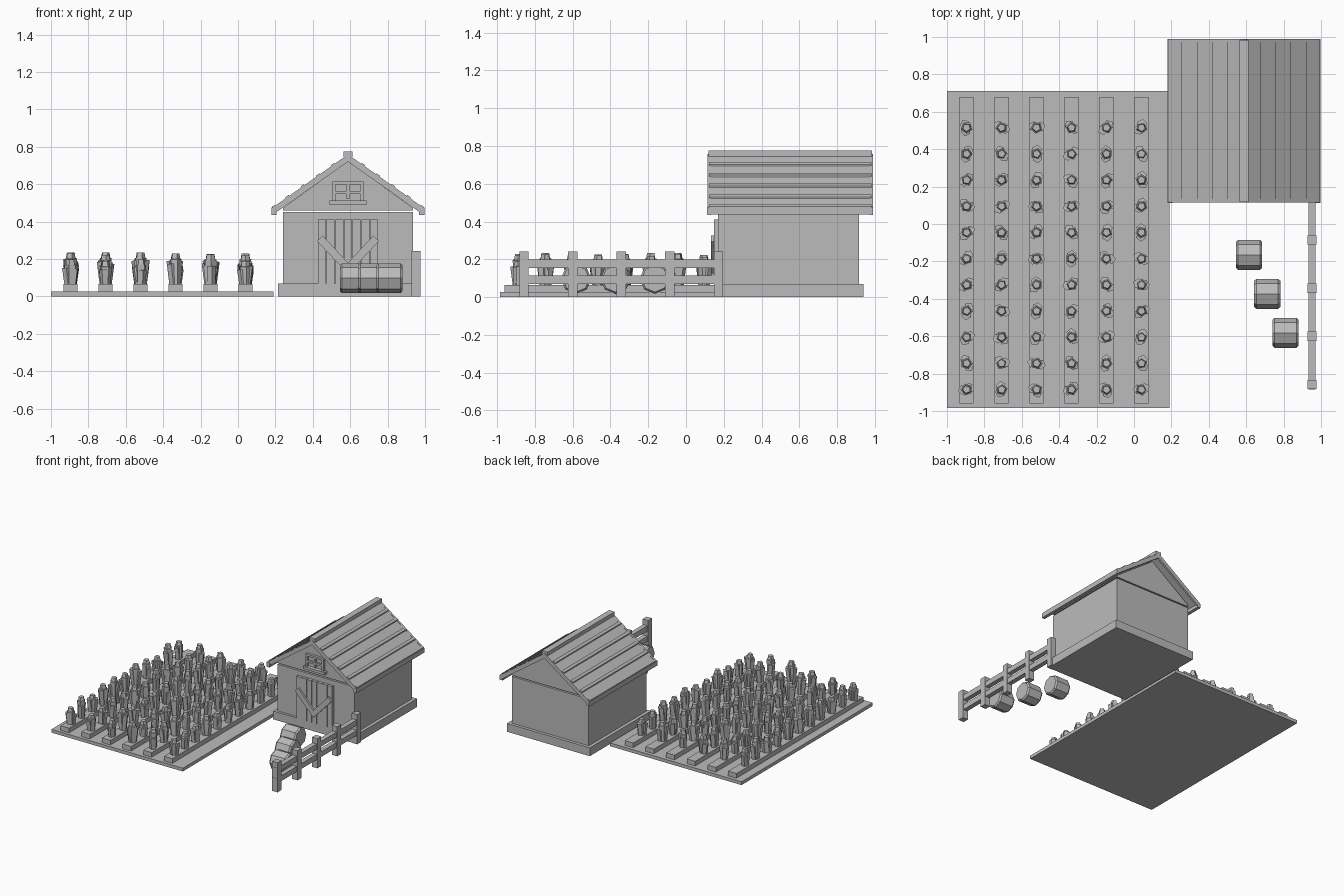
import bpy, bmesh, math, random
from mathutils import Matrix, Vector

random.seed(4)
if "Cube" in bpy.data.objects:
    bpy.data.objects.remove(bpy.data.objects["Cube"])

grey = bpy.data.materials.new("plain_grey")
grey.use_nodes = True
grey.diffuse_color = (0.5, 0.5, 0.5, 1)
grey.node_tree.nodes["Principled BSDF"].inputs["Base Color"].default_value = (0.5, 0.5, 0.5, 1)


def finish(name, bm):
    bmesh.ops.recalc_face_normals(bm, faces=bm.faces)
    mesh = bpy.data.meshes.new(name)
    bm.to_mesh(mesh)
    bm.free()
    mesh.materials.append(grey)
    obj = bpy.data.objects.new(name, mesh)
    bpy.context.collection.objects.link(obj)
    return obj


def add_box(bm, x, y, z):
    """Box from (low, high) ranges on each axis."""
    size = [r[1] - r[0] for r in (x, y, z)]
    mid = [(r[0] + r[1]) / 2 for r in (x, y, z)]
    bmesh.ops.create_cube(bm, size=1, matrix=Matrix.Translation(mid) @ Matrix.Diagonal((*size, 1)))


def box(name, x, y, z):
    bm = bmesh.new()
    add_box(bm, x, y, z)
    return finish(name, bm)


def add_prism(bm, outline, y0, y1):
    """Extrude an x-z outline along y."""
    face = bm.faces.new([bm.verts.new((x, y0, z)) for x, z in outline])
    out = bmesh.ops.extrude_face_region(bm, geom=[face])["geom"]
    bmesh.ops.translate(bm, vec=(0, y1 - y0, 0),
                        verts=[v for v in out if isinstance(v, bmesh.types.BMVert)])


def add_lathe(bm, rings, sides, matrix):
    """Stack of polygon rings (height, radius), closed at both ends."""
    loops = [[bm.verts.new(matrix @ Vector((r * math.cos(math.tau * i / sides),
                                            r * math.sin(math.tau * i / sides), h)))
              for i in range(sides)] for h, r in rings]
    for a, b in zip(loops, loops[1:]):
        for i in range(sides):
            j = (i + 1) % sides
            bm.faces.new((a[i], a[j], b[j], b[i]))
    bm.faces.new(loops[0])
    bm.faces.new(loops[-1])


# Field and planted rows
box("field_ground", (-1, 0.19), (-0.985, 0.71), (0, 0.027))
bed_top = 0.065
for row in range(6):
    cx = -0.895 + row * 0.187
    box(f"soil_bed_{row + 1}", (cx - 0.038, cx + 0.038), (-0.96, 0.68), (0.02, bed_top))
    bm = bmesh.new()
    for n in range(11):
        tall = random.uniform(0.12, 0.17)
        place = Matrix.Translation((cx, -0.885 + n * 0.14, bed_top - 0.01))
        spin = Matrix.Rotation(random.uniform(0, math.tau), 4, "Z")
        # Stalk with a narrow cap
        add_lathe(bm, [(0, 0.027), (tall - 0.02, 0.033), (tall - 0.018, 0.026), (tall + 0.01, 0.021)],
                  5, place @ spin)
        # Leaning leaves
        for k in range(2):
            turn = Matrix.Rotation(math.pi * k + random.uniform(-0.6, 0.6), 4, "Z")
            lean = Matrix.Translation((0.009, 0, 0)) @ Matrix.Rotation(0.1, 4, "Y")
            add_lathe(bm, [(0, 0.023), (tall * random.uniform(0.65, 0.9), 0.027)],
                      5, place @ spin @ turn @ lean)
    finish(f"crop_row_{row + 1}", bm)

# Barn body
mid = 0.588
front, back = 0.17, 0.915
box("barn_base", (mid - 0.375, mid + 0.375), (0.15, 0.94), (0, 0.068))
box("barn_walls", (mid - 0.348, mid + 0.348), (front, back), (0.03, 0.45))
bm = bmesh.new()
add_prism(bm, [(mid - 0.348, 0.46), (mid + 0.348, 0.46), (mid + 0.348, 0.472),
               (mid, 0.722), (mid - 0.348, 0.472)], front, back)
finish("barn_gable", bm)

# Roof: slabs, battens, rake boards and eave trims on both sides
slope, ridge, half = 0.705, 0.757, 0.405


def slope_strip(bm, side, d0, d1, low, high, y0, y1):
    """Strip following the roof slope, offset from the roof surface."""
    add_prism(bm, [(mid + side * d, ridge - slope * d + off)
                   for d, off in ((d0, low), (d1, low), (d1, high), (d0, high))], y0, y1)


roof, battens, rakes, eaves = (bmesh.new() for _ in range(4))
for side in (-1, 1):
    slope_strip(roof, side, 0, half, -0.025, 0, 0.125, 0.98)
    for k in range(4):
        d = 0.081 * (k + 1)
        slope_strip(battens, side, d - 0.009, d + 0.009, -0.002, 0.009, 0.122, 0.983)
    slope_strip(battens, side, half - 0.014, half, -0.002, 0.008, 0.122, 0.983)
    for y in (0.115, 0.972):
        slope_strip(rakes, side, 0, half, -0.037, 0.002, y, y + 0.018)
    edge = sorted((mid + side * (half - 0.024), mid + side * (half + 0.003)))
    add_box(eaves, edge, (0.112, 0.988), (0.436, 0.474))
finish("roof_slabs", roof)
finish("roof_battens", battens)
finish("rake_boards", rakes)
finish("eave_trims", eaves)
box("ridge_cap", (mid - 0.025, mid + 0.025), (0.118, 0.985), (0.745, 0.775))

# Barn door: planks with a V brace
bm = bmesh.new()
pitch = 0.325 / 7
for k in range(7):
    x = mid - 0.1625 + k * pitch
    add_box(bm, (x + 0.002, x + pitch - 0.002), (0.147, front + 0.01), (0.068, 0.41))
finish("door_planks", bm)
bm = bmesh.new()
for s in (-1, 1):
    add_prism(bm, [(mid, 0.12), (mid + s * 0.165, 0.295), (mid + s * 0.135, 0.325), (mid, 0.18)],
              0.132, 0.15)
finish("door_brace", bm)

# Loft window
box("window_pane", (mid - 0.07, mid + 0.07), (0.163, front + 0.01), (0.52, 0.605))
bm = bmesh.new()
for s in (-1, 1):
    add_box(bm, sorted((mid + s * 0.066, mid + s * 0.082)), (0.148, front + 0.01), (0.51, 0.615))
for z in (0.598, 0.548):
    add_box(bm, (mid - 0.07, mid + 0.07), (0.15, front + 0.01), (z, z + 0.016))
add_box(bm, (mid - 0.007, mid + 0.007), (0.152, front + 0.01), (0.52, 0.605))
finish("window_frame", bm)
box("window_sill", (mid - 0.098, mid + 0.098), (0.138, front + 0.01), (0.492, 0.513))

# Fence
bm = bmesh.new()
for k in range(5):
    y = -0.858 + k * 0.2575
    add_box(bm, (0.927, 0.976), (y - 0.025, y + 0.025), (0, 0.242))
finish("fence_posts", bm)
bm = bmesh.new()
for z in (0.07, 0.155):
    add_box(bm, (0.932, 0.971), (-0.885, 0.17), (z, z + 0.043))
finish("fence_rails", bm)

# Round bales lying along x
for k in range(3):
    bm = bmesh.new()
    spot = Matrix.Translation((0.615 + k * 0.0975, -0.165 - k * 0.2085, 0.097))
    add_lathe(bm, [(-0.07, 0.07), (-0.058, 0.08), (0.058, 0.08), (0.07, 0.07)], 8,
              spot @ Matrix.Rotation(math.pi / 2, 4, "Y"))
    finish(f"hay_bale_{k + 1}", bm)
